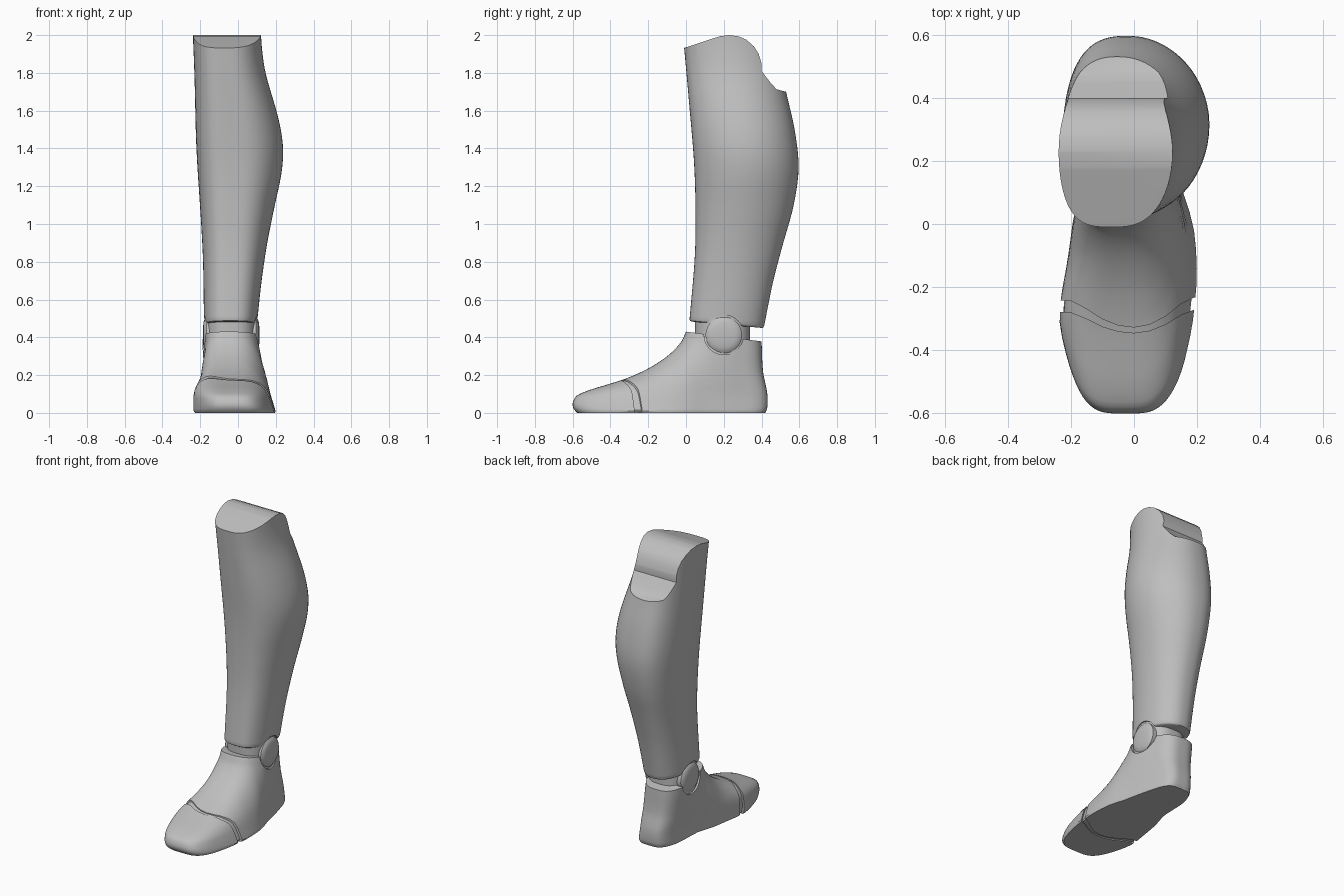
import bpy
import bmesh
import math

if "Cube" in bpy.data.objects:
    bpy.data.objects.remove(bpy.data.objects["Cube"], do_unlink=True)

grey = bpy.data.materials.new("plain grey")
grey.use_nodes = True
colour = (0.52, 0.52, 0.52, 1)
grey.diffuse_color = colour
for node in grey.node_tree.nodes:
    if node.type == 'BSDF_PRINCIPLED':
        node.inputs["Base Color"].default_value = colour

SIDES = 96


def curve(table, v):
    """Smooth interpolation through (position, value) pairs."""
    if v <= table[0][0]:
        return table[0][1]
    if v >= table[-1][0]:
        return table[-1][1]

    def slope(i):
        a, b = table[max(i - 1, 0)], table[min(i + 1, len(table) - 1)]
        return (b[1] - a[1]) / (b[0] - a[0])

    for i in range(len(table) - 1):
        (p, a), (q, b) = table[i], table[i + 1]
        if v <= q:
            d = q - p
            s = (v - p) / d
            s2, s3 = s * s, s * s * s
            return ((2 * s3 - 3 * s2 + 1) * a + (s3 - 2 * s2 + s) * d * slope(i)
                    + (3 * s2 - 2 * s3) * b + (s3 - s2) * d * slope(i + 1))


def make_object(name, bm):
    bmesh.ops.recalc_face_normals(bm, faces=bm.faces[:])
    mesh = bpy.data.meshes.new(name)
    bm.to_mesh(mesh)
    bm.free()
    mesh.materials.append(grey)
    obj = bpy.data.objects.new(name, mesh)
    bpy.context.scene.collection.objects.link(obj)
    return obj


def loft(name, rings):
    """Skin a stack of closed rings and cap both ends."""
    bm = bmesh.new()
    rows = [[bm.verts.new(p) for p in ring] for ring in rings]
    n = len(rows[0])
    for low, high in zip(rows, rows[1:]):
        for i in range(n):
            j = (i + 1) % n
            bm.faces.new((low[i], low[j], high[j], high[i]))
    bm.faces.new(rows[0][::-1])
    bm.faces.new(rows[-1])
    return make_object(name, bm)


def activate(obj):
    bpy.ops.object.select_all(action='DESELECT')
    obj.select_set(True)
    bpy.context.view_layer.objects.active = obj


def cut(obj, cutter):
    """Subtract the cutter and throw it away."""
    cutter.hide_render = True
    mod = obj.modifiers.new("cut", 'BOOLEAN')
    mod.operation = 'DIFFERENCE'
    mod.solver = 'EXACT'
    mod.object = cutter
    activate(obj)
    bpy.ops.object.modifier_apply(modifier=mod.name)
    bpy.data.objects.remove(cutter, do_unlink=True)


def smooth(obj):
    activate(obj)
    bpy.ops.object.shade_smooth_by_angle(angle=math.radians(35))


def side_prism(outline):
    """Prism along x from a (y, z) outline."""
    return loft("cutter", [[(x, y, z) for y, z in outline] for x in (-0.5, 0.5)])


def plan_prism(outline):
    """Prism along z from an (x, y) outline."""
    return loft("cutter", [[(x, y, z) for x, y in outline] for z in (-0.2, 0.7)])


def signed_power(v, e):
    return math.copysign(abs(v) ** e, v)


def angles():
    """Angles crowded towards the front and back tips."""
    for i in range(SIDES):
        t = 2 * math.pi * i / SIDES
        yield t - 0.4 * math.sin(2 * t)


# Ankle pivot, shared by the disc and its sockets
PIVOT_Y, PIVOT_Z = 0.2, 0.412


def circle(radius, count=64):
    steps = [2 * math.pi * i / count for i in range(count)]
    return [(PIVOT_Y + radius * math.cos(a), PIVOT_Z + radius * math.sin(a)) for a in steps]


# Shin
shin_left = [(0.47, -0.18), (0.8, -0.185), (1.0, -0.195), (1.4, -0.22), (1.8, -0.231), (2.1, -0.243)]
shin_right = [(0.47, 0.10), (0.7, 0.125), (0.9, 0.155), (1.1, 0.195), (1.25, 0.227), (1.37, 0.239),
              (1.48, 0.23), (1.6, 0.203), (1.8, 0.146), (1.95, 0.125), (2.1, 0.12)]
shin_front = [(0.47, 0.018), (0.8, 0.045), (1.0, 0.051), (1.3, 0.044), (1.6, 0.02), (2.1, -0.025)]
shin_back = [(0.46, 0.41), (0.7, 0.46), (0.9, 0.515), (1.1, 0.57), (1.3, 0.596), (1.5, 0.575),
             (1.7, 0.53), (1.9, 0.49), (2.1, 0.45)]


def shin_ring(z, inset=0.0):
    left, right = curve(shin_left, z) + inset, curve(shin_right, z) - inset
    front, back = curve(shin_front, z) + inset, curve(shin_back, z) - inset
    tilt = 0.09 * max(0, 1 - (z - 0.47) / 0.4)
    bulge = right - left - 0.27
    ring = []
    for t in angles():
        c, s = math.cos(t), math.sin(t)
        y = (front + back) / 2 - (back - front) / 2 * c
        x = (left + right) / 2 + (right - left) / 2 * signed_power(s, 0.65 if c > 0 else 0.85)
        ring.append((x - 0.2 * bulge * c * c, y, z + tilt * (0.2 - y)))
    return ring


shin = loft("shin", [shin_ring(0.468, 0.01), shin_ring(0.472, 0.003), shin_ring(0.48)]
            + [shin_ring(0.5 + 0.04 * i) for i in range(41)])
knee_profile = [(-0.2, 1.873), (-0.01, 1.932), (0.12, 1.975), (0.18, 1.994), (0.23, 2.0), (0.28, 1.993),
                (0.32, 1.975), (0.36, 1.94), (0.385, 1.9), (0.4, 1.85), (0.4, 1.81), (0.45, 1.745),
                (0.48, 1.713), (0.53, 1.7), (0.8, 1.69), (0.8, 2.4), (-0.2, 2.4)]
cut(shin, side_prism(knee_profile))
cut(shin, side_prism(circle(0.106)))
smooth(shin)

# Foot, stacked from the sole to the ankle opening
foot_front = [(0, -0.575), (0.02, -0.594), (0.05, -0.6), (0.09, -0.58), (0.11, -0.54), (0.125, -0.5),
              (0.155, -0.4), (0.185, -0.31), (0.235, -0.2), (0.3, -0.1), (0.37, -0.03), (0.43, 0)]
foot_back = [(0, 0.42), (0.03, 0.43), (0.12, 0.43), (0.25, 0.408), (0.43, 0.4)]
foot_half = [(-0.6, 0.21), (-0.4, 0.22), (-0.3, 0.224), (-0.15, 0.21), (0, 0.19), (0.1, 0.163), (0.4, 0.158)]
foot_middle = [(-0.5, -0.02), (-0.3, -0.022), (-0.15, -0.007), (0, 0), (0.1, 0), (0.3, -0.018)]
taper = [(-0.1, 0.7), (0.1, 0.2)]
lean = [(-0.2, 0.17), (0.1, 0.09)]


def foot_ring(z, inset=0.0):
    front, back = curve(foot_front, z) + inset, curve(foot_back, z) - inset
    power = 0.5 + 0.4 * z
    edge = 0.97 if z == 0 else 1
    ring = []
    for t in angles():
        y = (front + back) / 2 - (back - front) / 2 * math.cos(t)
        half = curve(foot_half, y) * (1 - curve(taper, y) * z) * edge - inset
        x = curve(foot_middle, y) - curve(lean, y) * z + half * signed_power(math.sin(t), power)
        height = z * (1 - 0.3 * max(0, y))
        ring.append((x, y, height * (1 - 4 * inset) + inset / 2))
    return ring


levels = [0, 0.01] + [0.02 + 0.01 * i for i in range(42)]


def foot_shell(name, inset=0.0):
    return loft(name, [foot_ring(z, inset) for z in levels])


toe_edge = [(-0.4, -0.275), (-0.2, -0.28), (-0.15, -0.3), (-0.1, -0.325), (-0.05, -0.34), (0, -0.345),
            (0.05, -0.338), (0.1, -0.318), (0.15, -0.287), (0.19, -0.272), (0.4, -0.27)]
foot_edge = [(x, y + 0.017 + 0.3 * (y + 0.345)) for x, y in toe_edge]

foot = foot_shell("foot")
cut(foot, plan_prism(foot_edge + [(0.4, -0.9), (-0.4, -0.9)]))
cut(foot, side_prism(circle(0.104)))
smooth(foot)

toe_cap = foot_shell("toe_cap")
cut(toe_cap, plan_prism(toe_edge + [(0.4, 0.9), (-0.4, 0.9)]))
smooth(toe_cap)

# Recessed core that shows in the toe seam
smooth(foot_shell("foot_core", 0.012))


# Ankle post between foot and shin
def post_ring(z):
    return [(-0.036 + 0.134 * signed_power(math.sin(t), 0.7), 0.193 - 0.145 * math.cos(t), z)
            for t in angles()]


smooth(loft("ankle_post", [post_ring(0.3), post_ring(0.56)]))

# Pivot disc with softly domed ends
disc_steps = [(-0.186, 0.03), (-0.183, 0.065), (-0.177, 0.085), (-0.168, 0.096),
              (0.096, 0.096), (0.105, 0.085), (0.111, 0.065), (0.114, 0.03)]
smooth(loft("ankle_disc", [[(x, y, z) for y, z in circle(radius)] for x, radius in disc_steps]))
